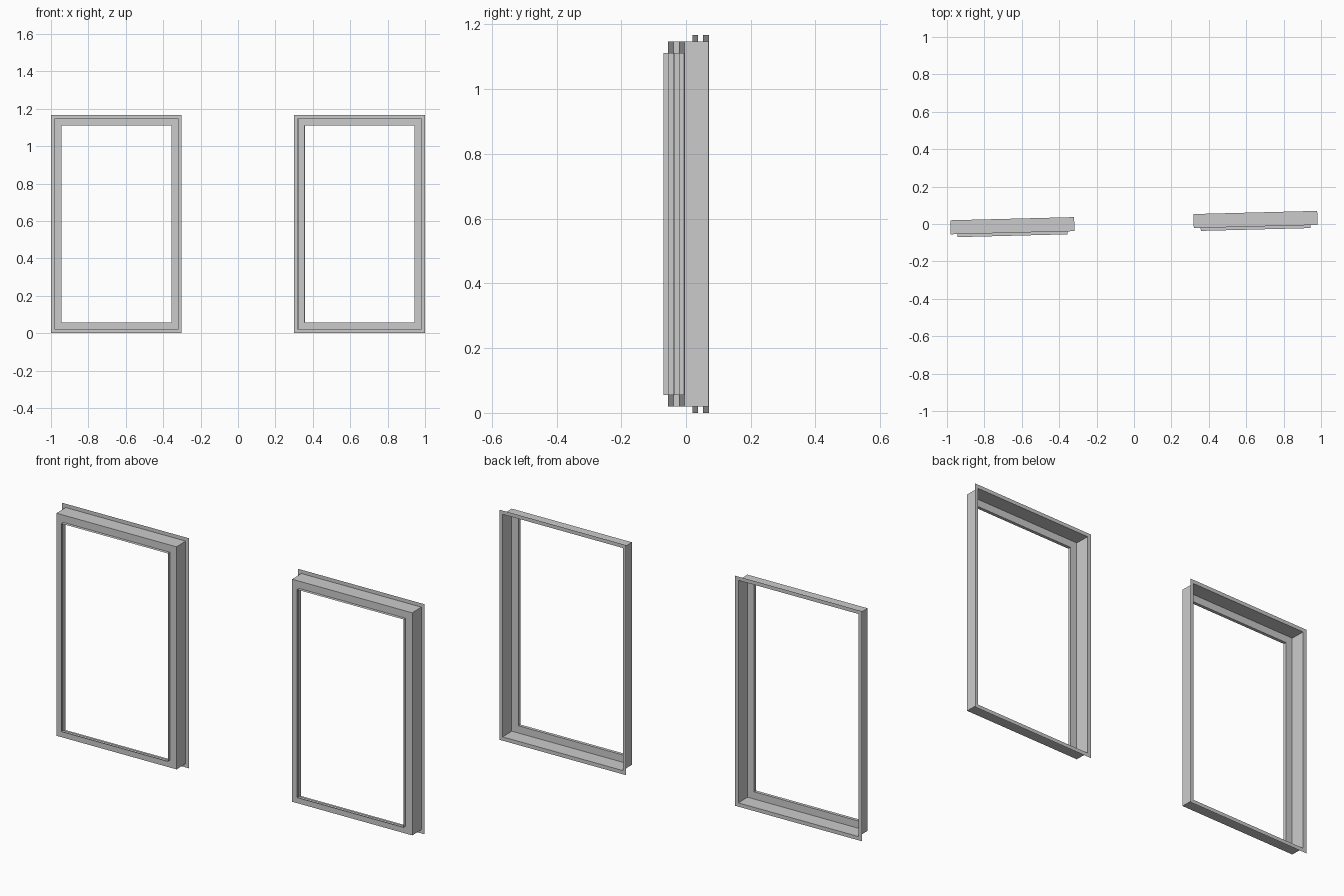
import bpy, bmesh, math
from mathutils import Matrix

if "Cube" in bpy.data.objects:
    bpy.data.objects.remove(bpy.data.objects["Cube"])

TILT = math.radians(1.47)
W, H = 0.70, 1.167           # outer size of one frame
BACK = 0.045                 # back plane before tilting

# Sheet section from the rear flange to the front lip: (inset, y)
PROFILE = [(0.0, BACK), (0.019, BACK), (0.019, BACK - 0.075),
           (0.056, BACK - 0.075), (0.056, BACK - 0.091)]


def window_frame(name, cx):
    bm = bmesh.new()
    rings = []
    for inset, y in PROFILE:
        x, z0, z1 = W / 2 - inset, inset, H - inset
        rings.append([bm.verts.new((cx + sx * x, y, z))
                      for sx, z in ((-1, z0), (1, z0), (1, z1), (-1, z1))])
    for a, b in zip(rings, rings[1:]):
        for i in range(4):
            j = (i + 1) % 4
            bm.faces.new((a[i], a[j], b[j], b[i]))
    bm.transform(Matrix.Rotation(TILT, 4, 'Z'))
    mesh = bpy.data.meshes.new(name)
    bm.to_mesh(mesh)
    bm.free()
    obj = bpy.data.objects.new(name, mesh)
    bpy.context.collection.objects.link(obj)


# Two matching frames lying in one slightly turned plane
window_frame("left_window_frame", -0.65)
window_frame("right_window_frame", 0.65)
